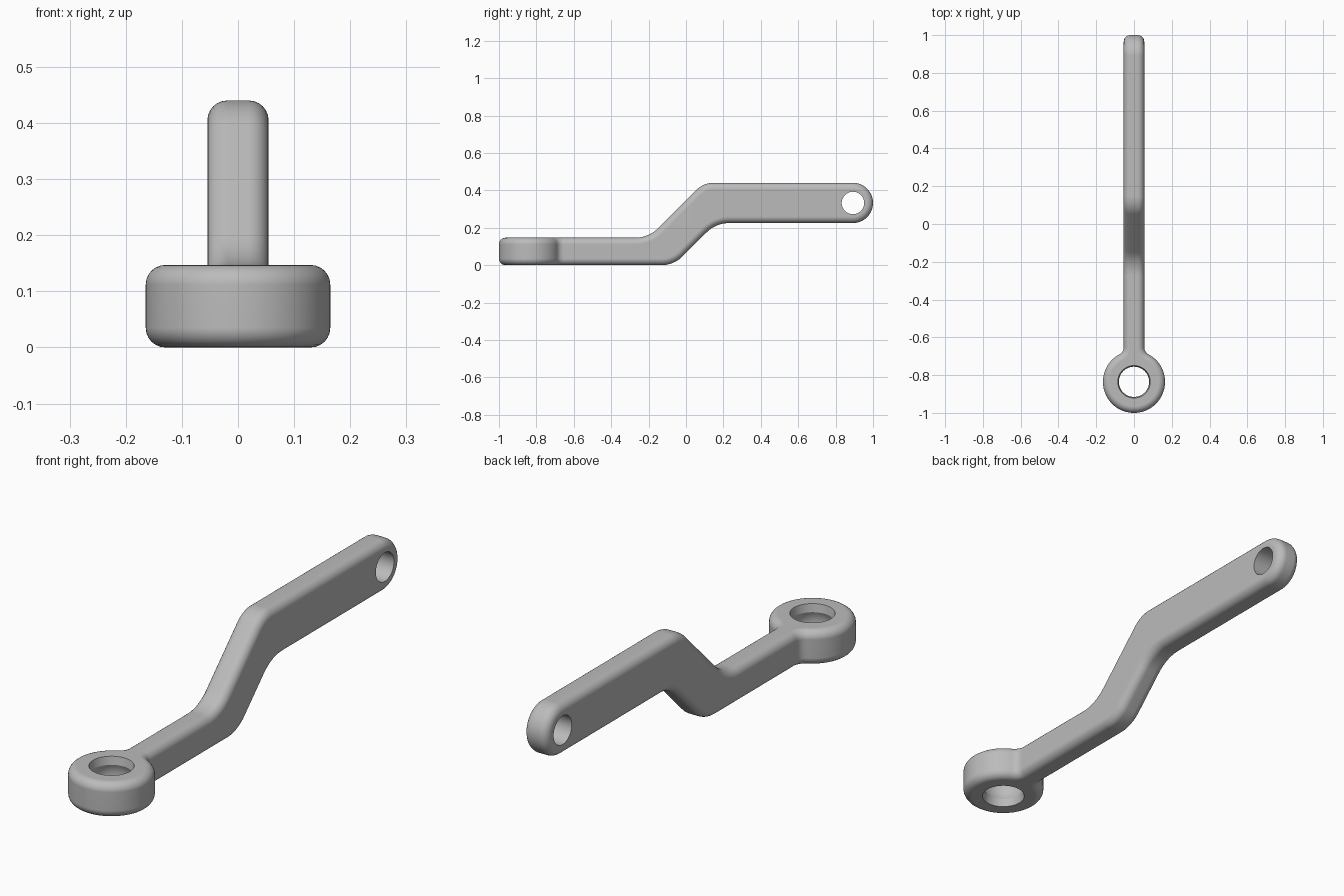
import bpy, bmesh, math
from mathutils import Vector

if "Cube" in bpy.data.objects:
    bpy.data.objects.remove(bpy.data.objects["Cube"], do_unlink=True)

HALF_W = 0.0545      # half width of the arm
LOW_H = 0.147        # height of the lower arm and ring
EDGE = 0.035         # edge rounding
STEPS = 6
RING_R, RING_Y = 0.1645, -0.8355
END_R, END_Y, END_Z = 0.1075, 0.8925, 0.3325
JOIN_Y = -0.6        # section where the arm meets the ring neck

steel = bpy.data.materials.new("grey_steel")
steel.use_nodes = True
steel.diffuse_color = (0.5, 0.5, 0.5, 1)
steel.node_tree.nodes["Principled BSDF"].inputs["Base Color"].default_value = (0.5, 0.5, 0.5, 1)


def arc(center, radius, start, end, count):
    """Points on an arc, angles in degrees."""
    angles = [math.radians(start + (end - start) * i / count) for i in range(count + 1)]
    return [Vector(center) + radius * Vector((math.cos(a), math.sin(a))) for a in angles]


def round_corner(before, corner, after, radius, count=10):
    a = (before - corner).normalized()
    b = (after - corner).normalized()
    half = a.angle(b) / 2
    center = corner + (a + b).normalized() * radius / math.sin(half)
    p = corner + a * radius / math.tan(half) - center
    q = corner + b * radius / math.tan(half) - center
    sweep = p.angle(q)
    return [center + (p * math.sin(sweep * (1 - i / count)) + q * math.sin(sweep * i / count))
            / math.sin(sweep) for i in range(count + 1)]


def inset(path, amount):
    """Move an open anticlockwise path inwards; its ends slide along the open section."""
    sides = [(b - a).normalized() for a, b in zip(path, path[1:])]
    normals = [Vector((-d.y, d.x)) for d in sides]
    result = []
    for i, p in enumerate(path):
        n1, n2 = normals[max(i - 1, 0)], normals[min(i, len(normals) - 1)]
        miter = (n1 + n2).normalized()
        result.append(p + miter * amount / miter.dot(n1))
    return result


def rounded_slab(bm, path, low, high, place):
    """Extrude a path between two levels with rounded edges, open at its ends."""
    turns = [math.pi / 2 * i / STEPS for i in range(STEPS + 1)]
    layers = [(EDGE * (1 - math.sin(t)), low + EDGE * (1 - math.cos(t))) for t in turns]
    layers += [(d, low + high - level) for d, level in reversed(layers)]
    rows = [[bm.verts.new(place(p, level)) for p in inset(path, d)] for d, level in layers]
    for r1, r2 in zip(rows, rows[1:]):
        for i in range(len(path) - 1):
            bm.faces.new((r1[i], r1[i + 1], r2[i + 1], r2[i]))
    bm.faces.new(rows[0])
    bm.faces.new(rows[-1])


def lathe(name, profile, count=64):
    """Closed turned solid used for cutting bores."""
    bm = bmesh.new()
    rows = [[bm.verts.new((r * math.cos(a), r * math.sin(a), z))
             for a in [math.tau * i / count for i in range(count)]] for r, z in profile]
    for r1, r2 in zip(rows, rows[1:]):
        for i in range(count):
            j = (i + 1) % count
            bm.faces.new((r1[i], r1[j], r2[j], r2[i]))
    bm.faces.new(rows[0])
    bm.faces.new(rows[-1])
    return make_object(name, bm)


def make_object(name, bm):
    bmesh.ops.recalc_face_normals(bm, faces=bm.faces[:])
    mesh = bpy.data.meshes.new(name)
    bm.to_mesh(mesh)
    bm.free()
    mesh.materials.append(steel)
    obj = bpy.data.objects.new(name, mesh)
    bpy.context.collection.objects.link(obj)
    return obj


# Cranked arm, side profile in y and z
bottom = [Vector(p) for p in ((JOIN_Y, 0), (-0.065, 0), (0.16, 0.225), (END_Y, 0.225))]
top = [Vector(p) for p in ((END_Y, 0.44), (0.093, 0.44), (-0.2, LOW_H), (JOIN_Y, LOW_H))]
arm = [bottom[0]]
arm += round_corner(*bottom[:3], 0.16) + round_corner(*bottom[1:], 0.17)
arm += arc((END_Y, END_Z), END_R, -90, 90, 32)
arm += round_corner(*top[:3], 0.13) + round_corner(*top[1:], 0.17)
arm.append(top[3])

# Ring with filleted neck, plan outline in x and y
fillet = 0.04
fx = HALF_W + fillet
fy = math.sqrt((RING_R + fillet) ** 2 - fx ** 2)
lean = math.degrees(math.atan2(fy, fx))
left_neck = arc((-fx, RING_Y + fy), fillet, 0, -lean, 8)
right_neck = [Vector((-p.x, p.y)) for p in reversed(left_neck)]
ring = [Vector((-HALF_W, JOIN_Y))] + left_neck
ring += arc((0, RING_Y), RING_R, 180 - lean, 360 + lean, 72)[1:-1]
ring += right_neck + [Vector((HALF_W, JOIN_Y))]

bm = bmesh.new()
rounded_slab(bm, arm, -HALF_W, HALF_W, lambda p, level: (level, p.x, p.y))
rounded_slab(bm, ring, 0, LOW_H, lambda p, level: (p.x, p.y, level))
bmesh.ops.remove_doubles(bm, verts=bm.verts[:], dist=0.0001)
link = make_object("cranked_link_arm", bm)

# Pin hole through the raised end
pin = lathe("pin_hole_cutter", [(0.06, -0.2), (0.06, 0.2)])
pin.rotation_euler.y = math.pi / 2
pin.location = (0, END_Y, END_Z)

# Ring bore: tapered lips with a ball seat between them
lip, seat = 0.08, 0.04
ball = math.hypot(lip, seat)
mouth = LOW_H / 2
profile = [(0.086, -0.15), (0.086, -mouth)]
profile += [(math.sqrt(ball ** 2 - z * z), z) for z in [seat * i / 6 for i in range(-6, 7)]]
profile += [(0.086, mouth), (0.086, 0.15)]
bore = lathe("ball_seat_cutter", profile)
bore.location = (0, RING_Y, mouth)

bpy.context.view_layer.update()
bpy.ops.object.select_all(action="DESELECT")
link.select_set(True)
bpy.context.view_layer.objects.active = link
for cutter in (pin, bore):
    cut = link.modifiers.new(cutter.name, "BOOLEAN")
    cut.operation = "DIFFERENCE"
    cut.solver = "EXACT"
    cut.object = cutter
    bpy.ops.object.modifier_apply(modifier=cut.name)
    bpy.data.objects.remove(cutter, do_unlink=True)

bpy.ops.object.shade_smooth_by_angle(angle=math.radians(25))
weighted = link.modifiers.new("even_shading", "WEIGHTED_NORMAL")
weighted.keep_sharp = True
